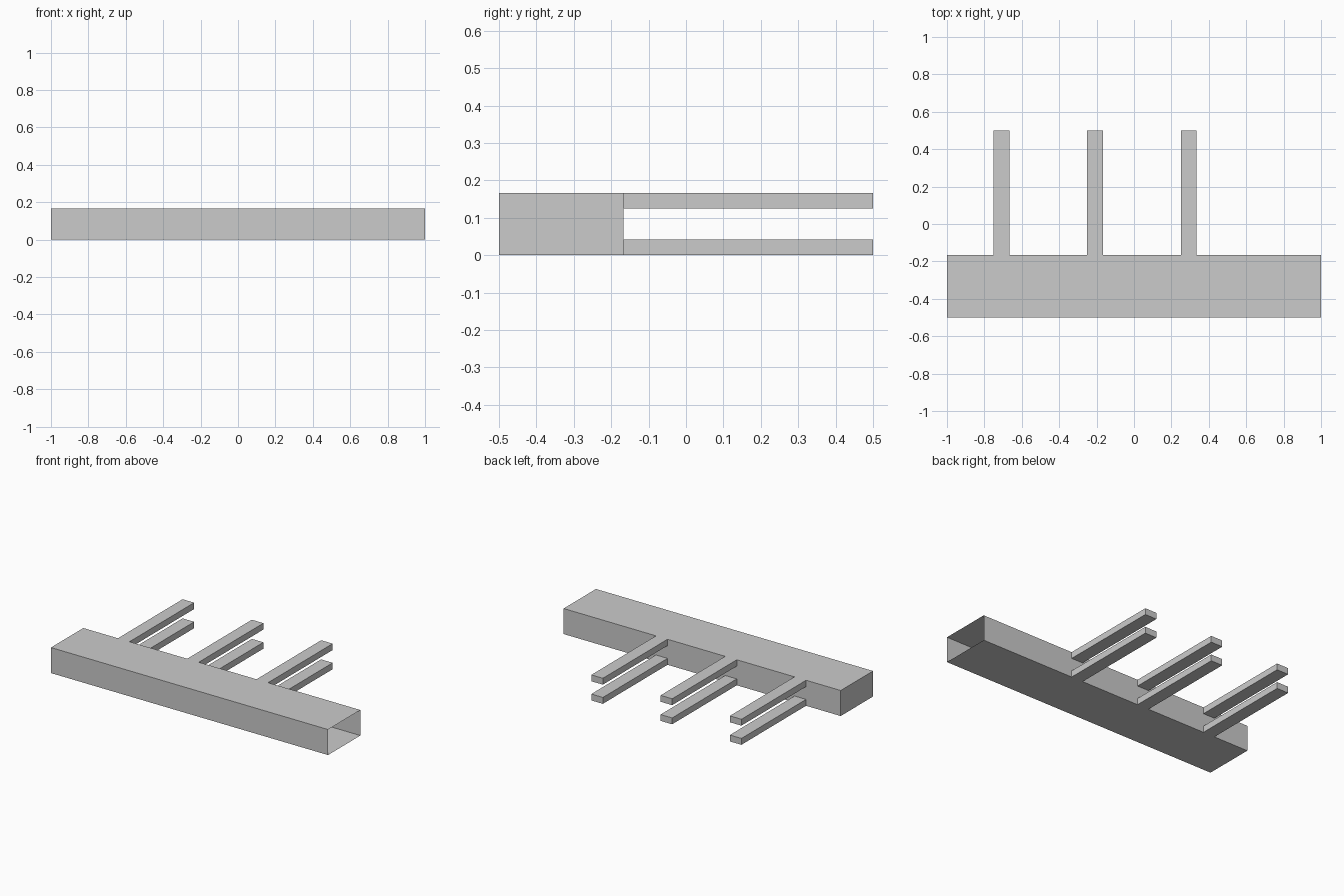
import bpy, bmesh
from mathutils import Matrix, Vector

if "Cube" in bpy.data.objects:
    bpy.data.objects.remove(bpy.data.objects["Cube"])

U = 1 / 24                       # layout unit of the model
FRONT, BACK, TIP = -12 * U, -4 * U, 12 * U
HEIGHT = 4 * U
PRONG_STARTS = (-18 * U, -6 * U, 6 * U)
PRONG_W = 2 * U

bm = bmesh.new()

# Hollow rail: a box
bmesh.ops.create_cube(bm, size=1, matrix=Matrix.Translation((0, (FRONT + BACK) / 2, HEIGHT / 2))
                      @ Matrix.Diagonal((2, BACK - FRONT, HEIGHT, 1)))

# Loop cuts that outline the prong roots
def cut(axis, pos):
    normal = Vector((0, 0, 0))
    normal[axis] = 1
    bmesh.ops.bisect_plane(bm, geom=bm.verts[:] + bm.edges[:] + bm.faces[:],
                           plane_co=normal * pos, plane_no=normal)

for x in PRONG_STARTS:
    cut(0, x)
    cut(0, x + PRONG_W)
for z in (U, HEIGHT - U):
    cut(2, z)

# Open right end
bmesh.ops.delete(bm, geom=[f for f in bm.faces if f.normal.x > 0.9], context='FACES')

# Upper and lower prongs pulled out of the back wall
def is_root(face):
    c = face.calc_center_median()
    in_x = any(x < c.x < x + PRONG_W for x in PRONG_STARTS)
    return face.normal.y > 0.9 and in_x and not U < c.z < HEIGHT - U

roots = [f for f in bm.faces if is_root(f)]
tips = bmesh.ops.extrude_discrete_faces(bm, faces=roots)['faces']
bmesh.ops.translate(bm, verts=list({v for f in tips for v in f.verts}),
                    vec=(0, TIP - BACK, 0))

mesh = bpy.data.meshes.new("rail_with_prongs")
bm.to_mesh(mesh)
bm.free()
bpy.context.collection.objects.link(bpy.data.objects.new("rail_with_prongs", mesh))
